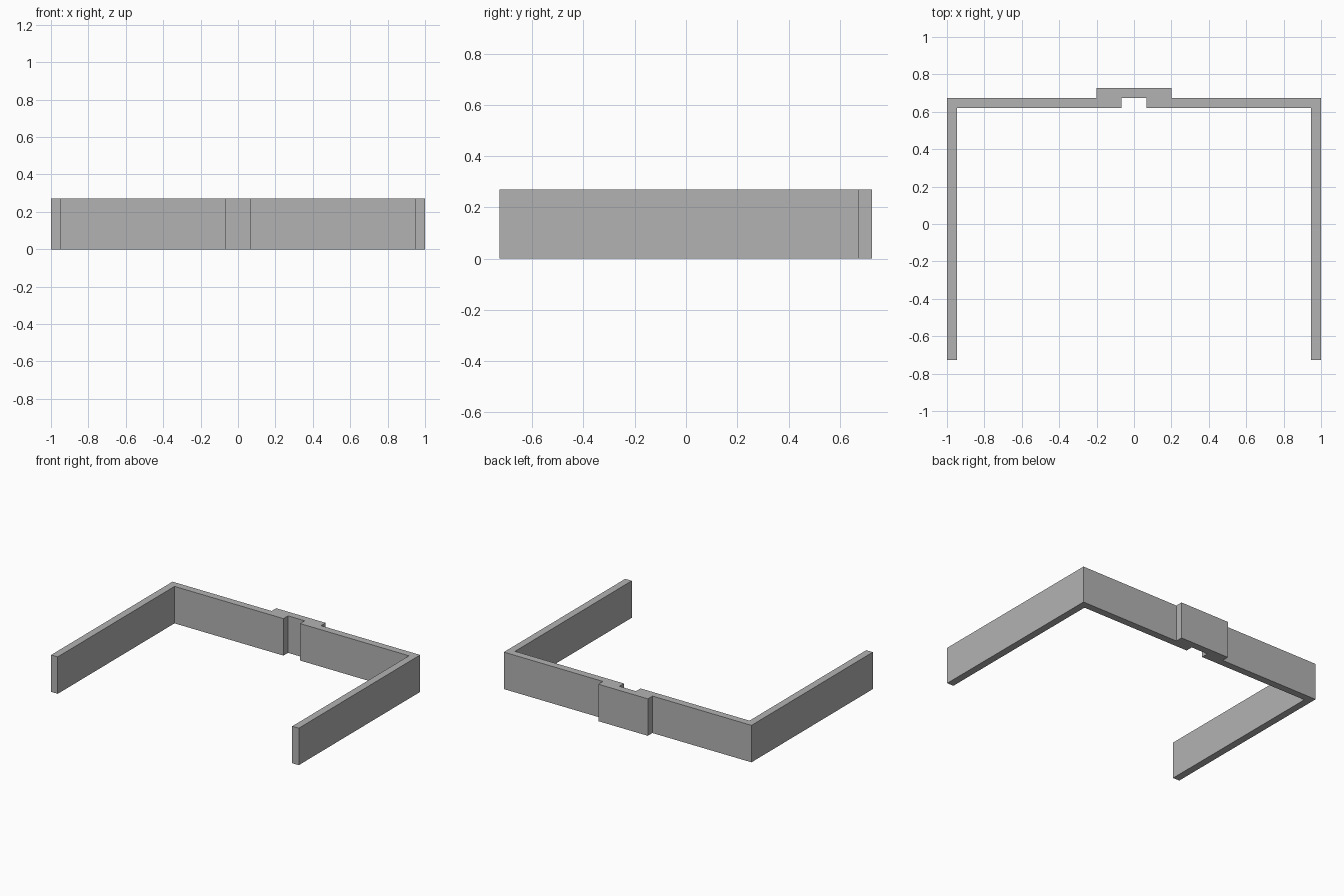
import bpy
import bmesh

cube = bpy.data.objects.get("Cube")
if cube:
    bpy.data.objects.remove(cube, do_unlink=True)

HEIGHT = 0.27
WALL = 0.053
BACK = 0.673      # outer face of the rear wall
FRONT = -0.727    # free ends of the side walls

# Plain grey material
grey = bpy.data.materials.new("plain_grey")
grey.use_nodes = True
colour = (0.45, 0.45, 0.45, 1)
grey.diffuse_color = colour
grey.node_tree.nodes["Principled BSDF"].inputs["Base Color"].default_value = colour

# Left half of the plan outline, from the notch round to the rear bump
half = [
    (0.067, BACK), (0.067, BACK - WALL),             # notch
    (1 - WALL, BACK - WALL), (1 - WALL, FRONT),      # inner faces
    (1, FRONT), (1, BACK),                           # outer faces
    (0.2, BACK), (0.2, BACK + WALL),                 # rear bump
]
outline = half + [(-x, y) for x, y in reversed(half)]

# Extrude the whole outline upwards
bm = bmesh.new()
base = bm.faces.new([bm.verts.new((x, y, 0)) for x, y in outline])
result = bmesh.ops.extrude_face_region(bm, geom=[base], use_keep_orig=True)
top = [v for v in result["geom"] if isinstance(v, bmesh.types.BMVert)]
bmesh.ops.translate(bm, verts=top, vec=(0, 0, HEIGHT))
bmesh.ops.recalc_face_normals(bm, faces=bm.faces)

mesh = bpy.data.meshes.new("perimeter_wall")
bm.to_mesh(mesh)
bm.free()
mesh.materials.append(grey)
wall = bpy.data.objects.new("perimeter_wall", mesh)
bpy.context.collection.objects.link(wall)
